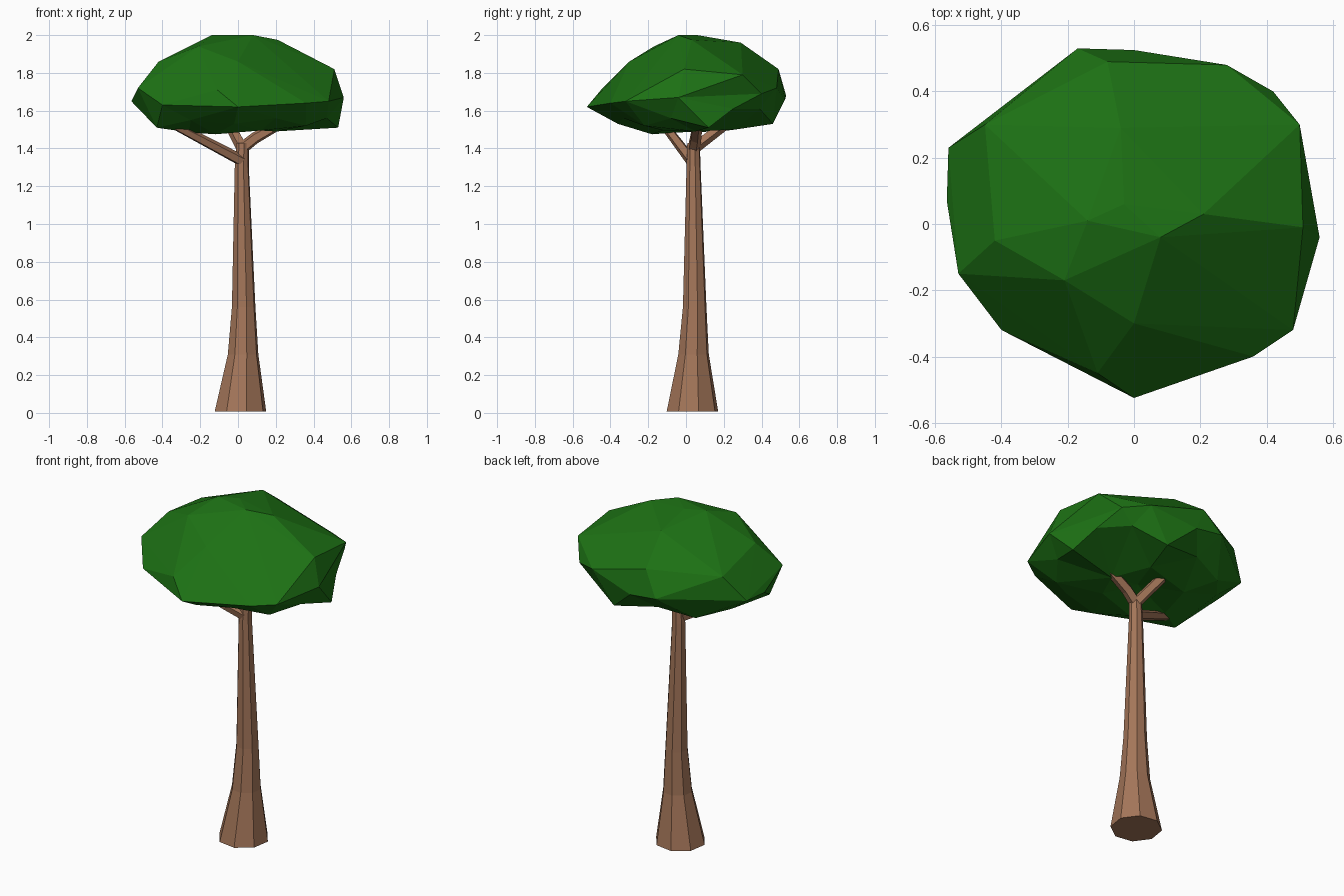
import bpy, bmesh, math
from mathutils import Vector

if "Cube" in bpy.data.objects:
    bpy.data.objects.remove(bpy.data.objects["Cube"])


def material(name, color):
    m = bpy.data.materials.new(name)
    m.diffuse_color = (*color, 1)
    m.use_nodes = True
    m.node_tree.nodes["Principled BSDF"].inputs["Base Color"].default_value = m.diffuse_color
    return m


bark = material("bark", (0.37, 0.18, 0.10))
leaf = material("leaf", (0.012, 0.165, 0.007))


def finish(bm, name, mat):
    bmesh.ops.recalc_face_normals(bm, faces=bm.faces)
    me = bpy.data.meshes.new(name)
    bm.to_mesh(me)
    bm.free()
    me.materials.append(mat)
    ob = bpy.data.objects.new(name, me)
    bpy.context.collection.objects.link(ob)
    return ob


def tube(name, path, sides, flat=False):
    """Low-poly limb through (x, y, z, radius) stations."""
    bm = bmesh.new()
    pts = [Vector(p[:3]) for p in path]
    rot = Vector((0, 0, 1)).rotation_difference(
        Vector((0, 0, 1)) if flat else pts[-1] - pts[0])
    rings = []
    for c, p in zip(pts, path):
        ring = []
        for i in range(sides):
            a = math.tau * (i + 0.3) / sides
            ring.append(bm.verts.new(
                c + rot @ Vector((math.cos(a), math.sin(a), 0)) * p[3]))
        rings.append(ring)
    for a, b in zip(rings, rings[1:]):
        for i in range(sides):
            j = (i + 1) % sides
            bm.faces.new((a[i], a[j], b[j], b[i]))
    bm.faces.new(rings[0][::-1])
    bm.faces.new(rings[-1])
    return finish(bm, name, bark)


# Flared trunk
tube("trunk", [(0.013, 0.034, 0.008, 0.140), (0.027, 0.04, 0.31, 0.083),
               (0.03, 0.046, 0.56, 0.064), (0.02, 0.04, 1.31, 0.038),
               (0.024, 0.04, 1.43, 0.034)], 8, flat=True)

# Three branches reaching into the crown
tube("left_branch", [(0.02, 0.03, 1.335, 0.032), (-0.35, -0.12, 1.53, 0.024)], 5)
tube("right_branch", [(0.02, 0.04, 1.40, 0.034), (0.09, 0.05, 1.455, 0.032),
                      (0.24, 0.06, 1.54, 0.028)], 5)
tube("back_branch", [(0.024, 0.04, 1.40, 0.032), (-0.06, 0.25, 1.56, 0.028)], 5)

# Crown upper shell: faceted hull, open underneath
upper = [(-0.17, 0.53, 1.68), (0, 0.525, 1.66), (0.28, 0.48, 1.72),
         (0.42, 0.40, 1.69), (0.50, 0.30, 1.79), (0.56, -0.04, 1.67),
         (0.51, -0.01, 1.82), (0.48, -0.32, 1.65), (0.36, -0.40, 1.64),
         (0, -0.525, 1.62), (-0.11, -0.45, 1.71), (-0.40, -0.32, 1.63),
         (-0.53, -0.15, 1.72), (-0.565, 0.07, 1.65), (-0.56, 0.23, 1.66),
         (-0.45, 0.30, 1.80), (-0.42, -0.05, 1.86), (-0.08, 0.49, 1.82),
         (-0.04, 0.29, 1.96), (-0.03, 0.06, 2.0), (0.08, -0.04, 2.0),
         (-0.14, 0.01, 2.0), (-0.21, -0.17, 1.94), (0.21, 0.03, 1.975),
         (0, -0.30, 1.86)]
bm = bmesh.new()
for p in upper:
    bm.verts.new(p)
bmesh.ops.convex_hull(bm, input=bm.verts[:])
bmesh.ops.recalc_face_normals(bm, faces=bm.faces)
bm.normal_update()
bmesh.ops.delete(bm, geom=[f for f in bm.faces if f.normal.z < -0.5], context='FACES')
bmesh.ops.delete(bm, geom=[v for v in bm.verts if not v.link_faces], context='VERTS')
rim = [e for e in bm.edges if e.is_boundary]


def loop(points):
    vs = [bm.verts.new(p) for p in points]
    return vs, [bm.edges.new((a, b)) for a, b in zip(vs, vs[1:] + vs[:1])]


# Uneven lower lip, then the shallow underside
_, lip = loop([(0.53, 0.12, 1.51), (0.47, 0.25, 1.61), (0.34, 0.39, 1.61),
               (0.15, 0.46, 1.53), (-0.10, 0.41, 1.57), (-0.30, 0.34, 1.53),
               (-0.43, 0.18, 1.56), (-0.43, -0.17, 1.51), (-0.25, -0.30, 1.55),
               (-0.02, -0.36, 1.53), (0.20, -0.33, 1.56), (0.36, -0.22, 1.52),
               (0.47, -0.08, 1.56)])
ring, inner = loop([(0.20, 0.05, 1.49), (0.10, 0.26, 1.50), (-0.20, 0.18, 1.49),
                    (-0.26, -0.05, 1.485), (-0.12, -0.18, 1.475),
                    (0.12, -0.12, 1.495)])
bmesh.ops.bridge_loops(bm, edges=rim + lip)
bmesh.ops.bridge_loops(bm, edges=lip + inner)
hub = bm.verts.new((0, 0.03, 1.53))
for a, b in zip(ring, ring[1:] + ring[:1]):
    bm.faces.new((a, b, hub))
bmesh.ops.triangulate(bm, faces=bm.faces[:])
finish(bm, "crown", leaf)
